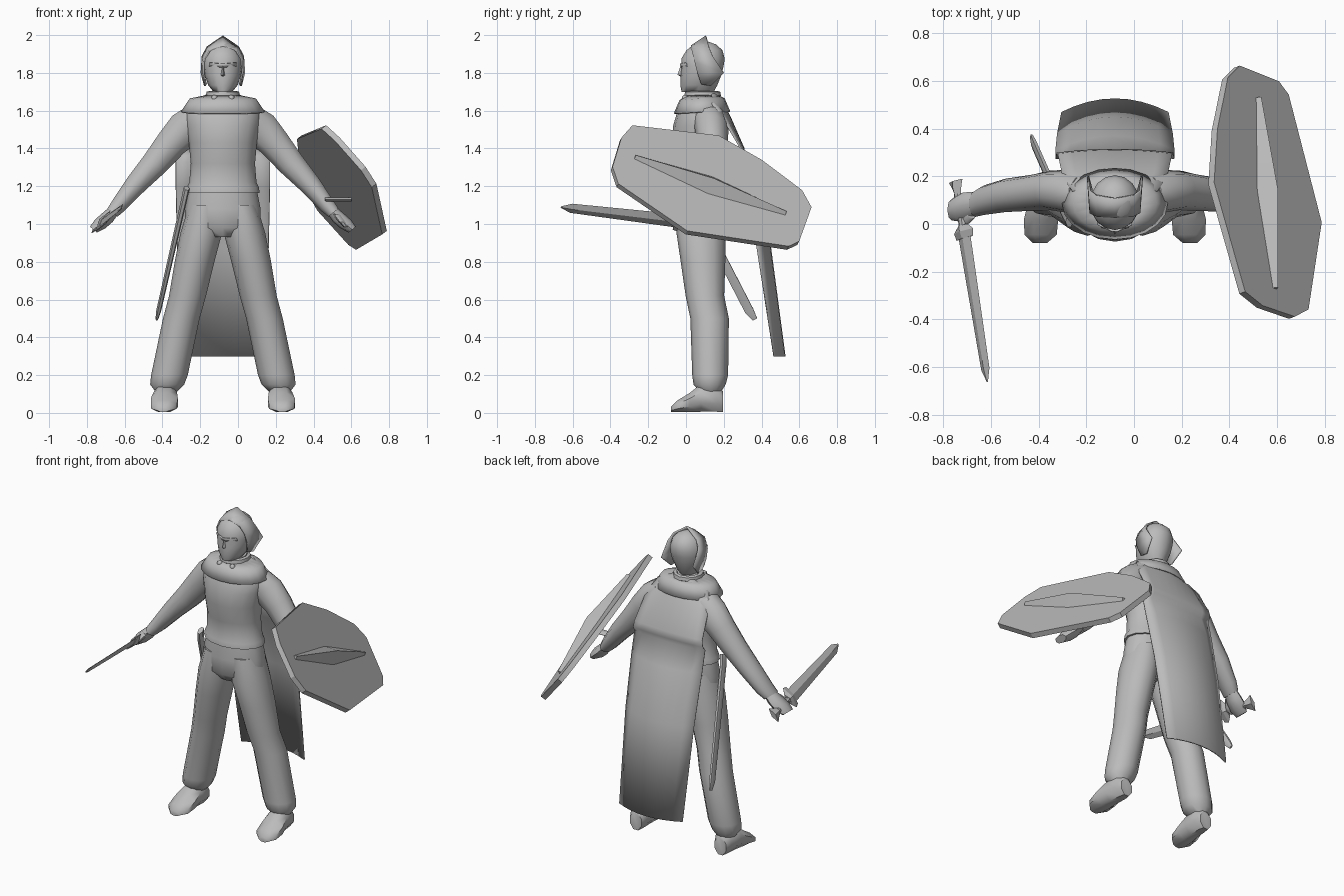
import bpy, bmesh, math
from mathutils import Vector as V

CX = -0.08  # body centre line
grey = bpy.data.materials.new("plain grey")
grey.diffuse_color = (0.5, 0.5, 0.5, 1)


def make(name, verts, faces, angle=50, thick=0):
    me = bpy.data.meshes.new(name)
    me.from_pydata([tuple(v) for v in verts], [], faces)
    bm = bmesh.new()
    bm.from_mesh(me)
    bmesh.ops.recalc_face_normals(bm, faces=bm.faces)
    bm.to_mesh(me)
    bm.free()
    me.materials.append(grey)
    me.shade_smooth()
    me.set_sharp_from_angle(angle=math.radians(angle))
    ob = bpy.data.objects.new(name, me)
    bpy.context.collection.objects.link(ob)
    if thick:
        mod = ob.modifiers.new("thickness", 'SOLIDIFY')
        mod.thickness = thick
    return ob


def bridge(rows, n, closed=True):
    return [(i*n+j, i*n+(j+1) % n, (i+1)*n+(j+1) % n, (i+1)*n+j)
            for i in range(rows-1) for j in range(n if closed else n-1)]


def loft(name, rings, n=12, u=(1, 0, 0), v=(0, 1, 0), phase=0, caps=True, angle=50):
    """rings: (x, y, z, radius along u, radius along v)"""
    u, v = V(u).normalized(), V(v).normalized()
    verts = []
    for x, y, z, a, b in rings:
        for k in range(n):
            t = 2*math.pi*k/n + phase
            verts.append(V((x, y, z)) + u*a*math.cos(t) + v*b*math.sin(t))
    faces = bridge(len(rings), n)
    if caps:
        faces += [tuple(range(n)), tuple(range(len(verts)-n, len(verts)))]
    return make(name, verts, faces, angle)


# Tunic, belt edge and trousers top
loft("tunic", [(CX, y, z, a, b) for y, z, a, b in (
    (.08, 1.165, .195, .135), (.08, 1.195, .19, .132), (.08, 1.22, .178, .122),
    (.075, 1.32, .17, .125), (.068, 1.43, .18, .142), (.072, 1.52, .195, .14),
    (.08, 1.6, .2, .125), (.085, 1.65, .16, .1), (.09, 1.68, .07, .07))], 16)
loft("trouser_hips", [(CX, .08, z, a, b) for z, a, b in (
    (1.18, .18, .122), (1.08, .2, .13), (.98, .2, .128), (.93, .1, .09))], 16)

# Limbs, one for each side
for side, label in ((-1, "right"), (1, "left")):
    loft(label + "_trouser_leg", [(CX+side*x, y, z, a, b) for x, y, z, a, b in (
        (.09, .08, 1.1, .09, .12), (.115, .08, .95, .11, .13), (.15, .09, .8, .105, .118),
        (.187, .1, .62, .098, .102), (.22, .125, .5, .097, .102), (.283, .128, .2, .097, .095),
        (.295, .125, .15, .09, .085), (.3, .13, .11, .055, .055))], 12)
    loft(label + "_boot", [(CX+side*x, y, z, a*1.08, h*1.08) for x, y, z, a, h in (
        (.3, .195, .06, .04, .055), (.3, .16, .08, .056, .074), (.305, .08, .08, .062, .074),
        (.31, .02, .055, .072, .051), (.312, -.045, .035, .068, .031),
        (.315, -.08, .018, .03, .014))], 8, v=(0, 0, 1), phase=math.pi/8)
    loft(label + "_sleeve", [(CX+side*x, y, z, a, b) for x, y, z, a, b in (
        (.12, .12, 1.56, .09, .1), (.19, .135, 1.51, .09, .105), (.27, .14, 1.43, .082, .088),
        (.36, .13, 1.32, .075, .075), (.46, .12, 1.21, .07, .06), (.55, .1, 1.1, .062, .045),
        (.585, .085, 1.06, .055, .036))], 10, u=(0, 1, 0), v=(side*.77, 0, .63))
    loft(label + "_hand", [(CX+side*x, y, z, a, b) for x, y, z, a, b in (
        (.57, .09, 1.08, .042, .028), (.61, .08, 1.035, .055, .036),
        (.65, .07, 1.0, .06, .036), (.685, .06, .97, .045, .024))], 8,
        u=(0, 1, 0), v=(side*.77, 0, .63))
    loft(label + "_thumb", [(CX+side*x, y, z, r, r) for x, y, z, r in (
        (.6, .04, 1.05, .02), (.63, .01, 1.01, .018), (.65, .01, .985, .01))], 6)
    # Cloak clasp
    loft(label + "_clasp", [(CX+side*.045, -.005, 1.665+.018*h, .018*r, .018*r)
                            for h, r in ((-1, .3), (-.5, .87), (.5, .87), (1, .3))], 8)

# Head and neck
loft("head", [(CX, y, z, a, b) for y, z, a, b in (
    (.095, 1.64, .068, .068), (.095, 1.7, .06, .065), (.062, 1.7, .05, .085),
    (.068, 1.735, .078, .098), (.08, 1.79, .097, .108), (.087, 1.835, .104, .112),
    (.09, 1.875, .103, .115), (.098, 1.92, .085, .095), (.1, 1.95, .055, .06),
    (.1, 1.965, .015, .02))], 16, angle=60)
make("nose", [(CX, -.025, 1.85), (CX-.022, -.005, 1.785), (CX+.022, -.005, 1.785),
              (CX, -.045, 1.79), (CX, -.01, 1.77)],
     [(0, 1, 3), (0, 3, 2), (1, 4, 3), (3, 4, 2), (0, 2, 4, 1)])
make("brow", [(CX+s*x, y, z) for s in (-1, 1) for x, y, z in
              ((.01, -.028, 1.85), (.07, .0, 1.855), (.07, .012, 1.835), (.01, -.02, 1.83))],
     [(0, 1, 2, 3), (4, 5, 6, 7), (0, 3, 7, 4)], thick=.006)

# Head crest: arched band with a peak on top and flared points by the ears
half = [((.095, .08, 1.74), (.1, .13, 1.73)), ((.108, .06, 1.8), (.118, .2, 1.8)),
        ((.106, .045, 1.86), (.112, .14, 1.89)), ((.075, .03, 1.92), (.085, .12, 1.94))]
arch = ([[(CX-p[0], p[1], p[2]) for p in pair] for pair in half]
        + [[(CX, .025, 1.945), (CX, .105, 1.998)]]
        + [[(CX+p[0], p[1], p[2]) for p in pair] for pair in reversed(half)])
make("head_crest", [p for pair in arch for p in pair], bridge(len(arch), 2, False), 40, .01)

# Neck ring
loft("neck_ring", [(CX, .088, z, r, r*1.08) for z, r in (
    (1.665, .075), (1.68, .09), (1.7, .086), (1.705, .07))], 12, caps=False)

# Shoulder mantle, sagging a little at the front
rings, n = ((.075, .08, 1.685, 1.685), (.175, .12, 1.665, 1.655), (.222, .15, 1.595, 1.585)), 20
verts = []
for a, b, zs, zf in rings:
    for k in range(n):
        t = 2*math.pi*k/n
        f = max(0, -math.sin(t))
        verts.append((CX+a*math.cos(t), .085+b*math.sin(t), zs+(zf-zs)*f))
make("mantle", verts, bridge(3, n), 60, .008)

# Cape: rows of (z, half width, edge y, extra depth at middle)
rows = ((1.69, .08, .14, .03), (1.64, .18, .14, .06), (1.56, .22, .2, .04),
        (1.4, .24, .295, .015), (1.36, .245, .3, .015), (1.33, .25, .28, .02),
        (1.2, .25, .31, .06), (.88, .243, .38, .07), (.3, .225, .47, .057))
m = 9
verts = []
for z, w, y, bow in rows:
    for j in range(m):
        t = 2*j/(m-1)-1
        verts.append((CX+w*t, y+bow*(1-t*t), z))
make("cape", verts, bridge(len(rows), m, False), 60, .008)

# Shield: bevelled outline given thickness along its normal
N = V((.76, .285, .585)).normalized()
outline = [V(p) for p in ((.45, -.29, 1.51), (.325, .17, 1.46), (.35, .4, 1.34), (.395, .615, 1.18),
                          (.445, .665, 1.09), (.61, .6, .91), (.64, .54, .875), (.77, 0, .95),
                          (.715, -.365, 1.2), (.645, -.4, 1.28), (.505, -.355, 1.43))]
mid = sum(outline, V())/len(outline)
flat = [p - N*(p-mid).dot(N) for p in outline]
k = len(flat)
make("shield", [p-N*.016 for p in flat] + [p+N*.016 for p in flat],
     bridge(2, k) + [tuple(range(k)), tuple(range(k, 2*k))], 30)

# Shield boss: long raised spindle
a, b = V((.58, -.275, 1.345)), V((.525, .53, 1.06))
axis = (b-a).normalized()
across = N.cross(axis).normalized()
verts = []
for t, w, h in ((0, .014, .02), (.5, .062, .065), (1, .014, .02)):
    c = a.lerp(b, t)
    c -= N*((c-mid).dot(N)-.014)
    verts += [c-across*w, c+N*h, c+across*w]
make("shield_boss", verts, bridge(3, 3) + [(0, 1, 2), (6, 7, 8)], 20)

# Shield grip
loft("shield_grip", [(.53+d*.07, .06, 1.1-d*.0+.03, .03, .012) for d in (-1, 1)], 6,
     u=(0, 1, 0), v=(0, 0, 1))

# Sword
hilt, tip = V((-.715, -.03, 1.015)), V((-.615, -.665, 1.09))
d = (tip-hilt).normalized()
wide = (V((.58, 0, .8)) - d*V((.58, 0, .8)).dot(d)).normalized()
thin = d.cross(wide)


def along(name, stations, n=4):
    loft(name, [tuple(hilt+d*s)+(a, b) for s, a, b in stations], n, wide, thin, angle=25)


along("sword_blade", ((0, .044, .012), (.59, .03, .009), (.645, .004, .003)))
along("sword_grip", ((-.16, .018, .016), (0, .018, .016)), 8)
along("sword_guard", ((-.025, .035, .02), (0, .07, .022), (.03, .06, .014)))
along("sword_pommel", ((-.215, .05, .016), (-.19, .035, .022), (-.15, .018, .016)))

# Scabbard
loft("scabbard", [(-.272, .01, 1.19, .016, .028), (-.285, .03, 1.13, .016, .027),
                  (-.42, .335, .54, .013, .027), (-.43, .365, .495, .007, .015)], 6,
     u=(1, 0, -.2), v=(0, .9, .45), angle=35)
